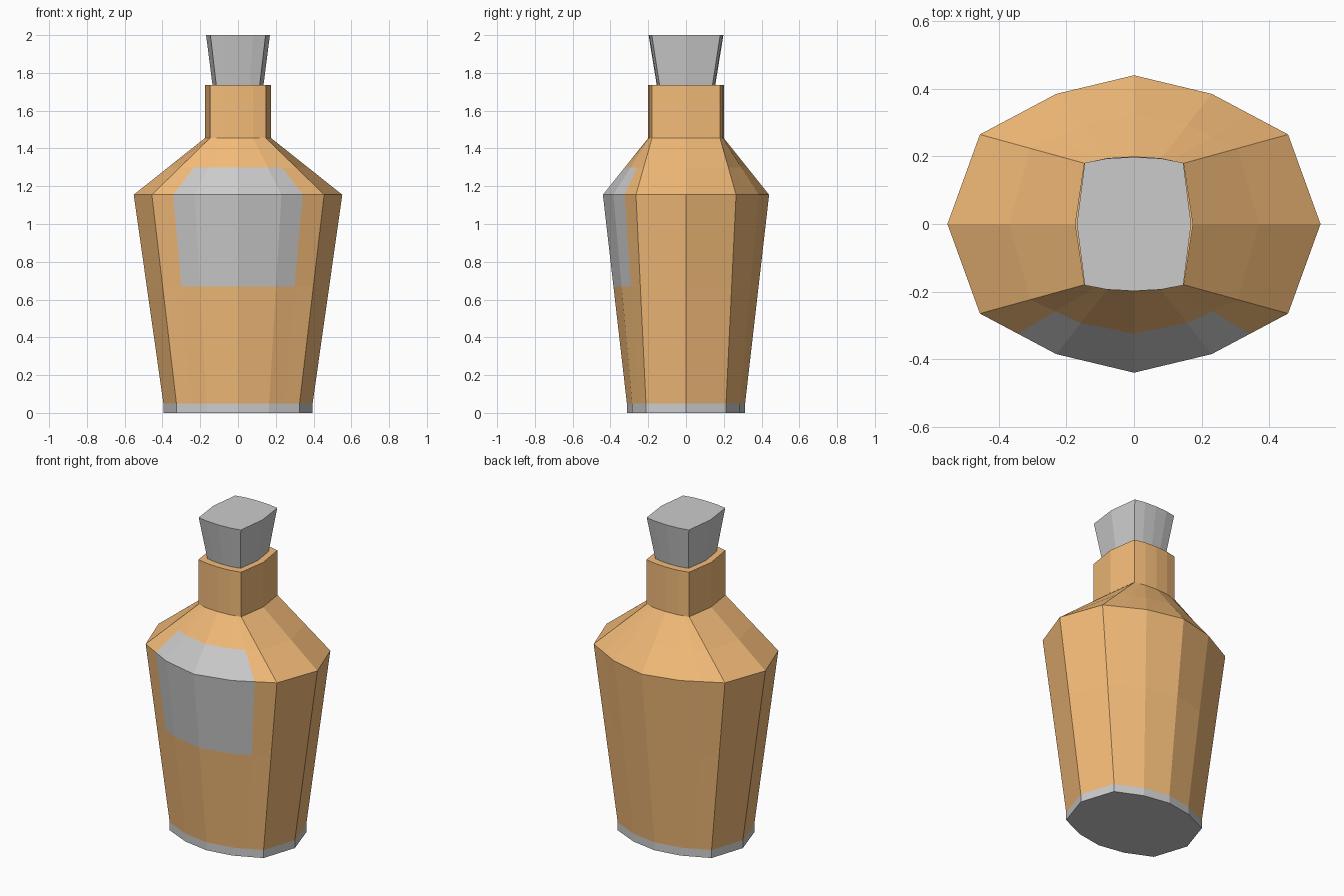
import bpy, bmesh

if "Cube" in bpy.data.objects:
    bpy.data.objects.remove(bpy.data.objects["Cube"])


def ring(z, front, second, corner, side):
    """Closed 16-point section mirrored from one quarter; front = y only, side = x only."""
    mid = ((second[0] + corner[0]) / 2, (second[1] + corner[1]) / 2)
    q = [(0, front), second, mid, corner, (side, 0)]
    half = [(x, -y) for x, y in q] + [(x, y) for x, y in q[-2::-1]]
    full = half + [(-x, y) for x, y in half[-2:0:-1]]
    return [(x, y, z) for x, y in full]


def blend(a, b, z):
    """Section at height z between sections a and b."""
    t = (z - a[0][2]) / (b[0][2] - a[0][2])
    return [tuple(p + (q - p) * t for p, q in zip(u, v)) for u, v in zip(a, b)]


def loft(name, rings, material=None, keep=lambda row, col: True, bottom=False, top=False):
    """Skin the rings with flat quads, keeping only the wanted cells."""
    bm = bmesh.new()
    rows = [[bm.verts.new(p) for p in r] for r in rings]
    n = len(rows[0])
    for r in range(len(rows) - 1):
        for c in range(n):
            if keep(r, c):
                d = (c + 1) % n
                bm.faces.new((rows[r][c], rows[r][d], rows[r + 1][d], rows[r + 1][c]))
    if bottom:
        bm.faces.new(rows[0][::-1])
    if top:
        bm.faces.new(rows[-1])
    bmesh.ops.delete(bm, geom=[v for v in bm.verts if not v.link_faces], context='VERTS')
    mesh = bpy.data.meshes.new(name)
    bm.to_mesh(mesh)
    bm.free()
    if material:
        mesh.materials.append(material)
    obj = bpy.data.objects.new(name, mesh)
    bpy.context.collection.objects.link(obj)
    return obj


amber = bpy.data.materials.new("amber_glass")
amber.diffuse_color = (0.9, 0.5, 0.19, 1)
amber.use_nodes = True
amber.node_tree.nodes["Principled BSDF"].inputs["Base Color"].default_value = amber.diffuse_color

# Key sections of the bottle
foot = ((0.313, (0.165, 0.285), (0.326, 0.212), 0.395))
floor, foot_top = ring(0, *foot), ring(0.05, *foot)
shoulder = ring(1.155, 0.44, (0.23, 0.385), (0.456, 0.265), 0.552)
neck = (0.2, (0.08, 0.195), (0.148, 0.18), 0.175)
neck_base, neck_top = ring(1.455, *neck), ring(1.735, *neck)

# Base band
loft("base", [floor, foot_top], bottom=True)

# Body and label share sections; the label fills six front columns of two rows
body = [foot_top, blend(foot_top, shoulder, 0.67), shoulder,
        blend(shoulder, neck_base, 1.30), neck_base, neck_top]


def is_label(row, col):
    return row in (1, 2) and col in (0, 1, 14, 15)


loft("bottle", body, amber, keep=lambda r, c: not is_label(r, c), top=True)
loft("label", body, keep=is_label)

# Flared stopper
loft("stopper", [ring(1.735, 0.155, (0.062, 0.151), (0.115, 0.14), 0.135),
                 ring(2.0, 0.198, (0.08, 0.194), (0.146, 0.181), 0.169)], top=True)
